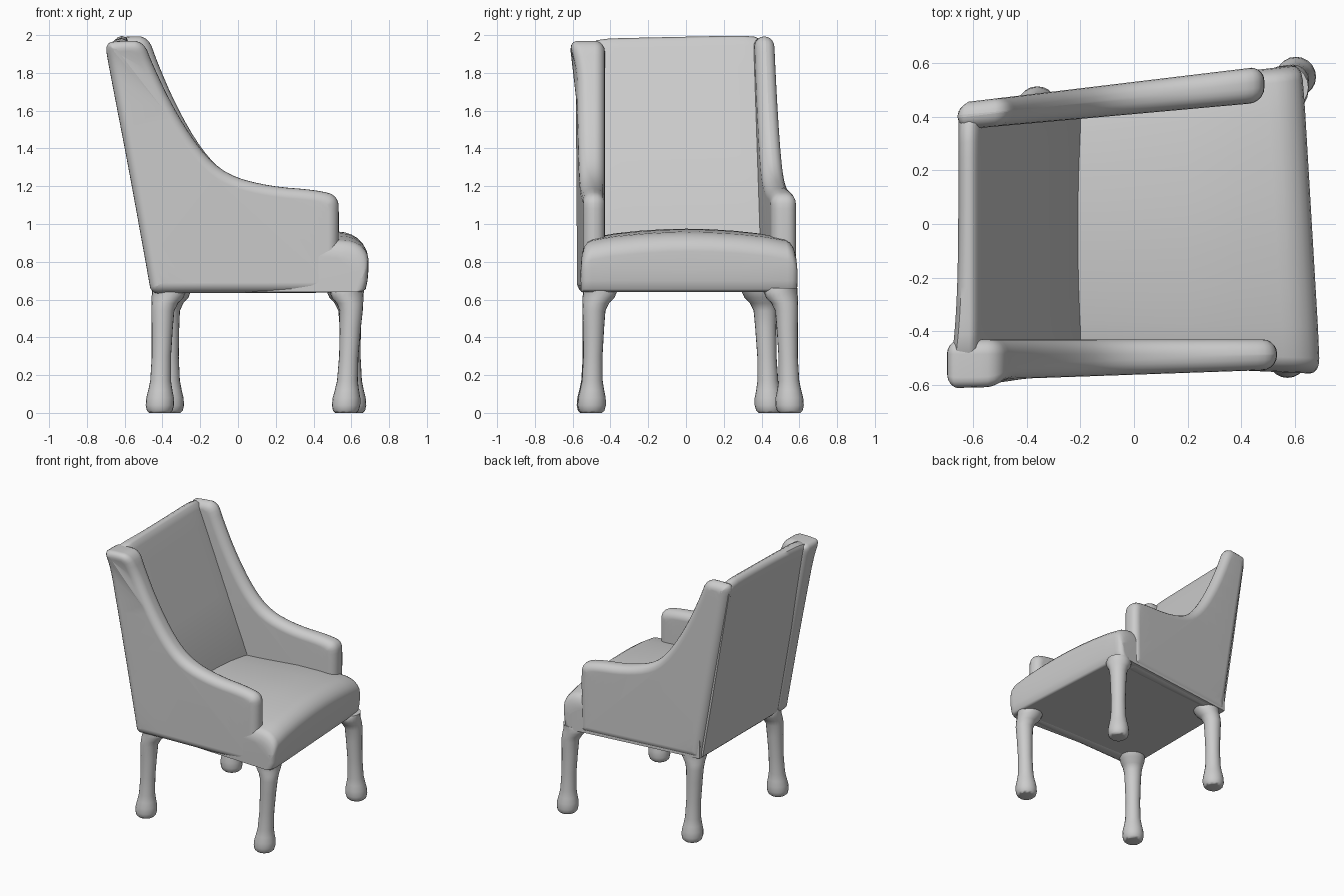
import bpy, bmesh, math

if "Cube" in bpy.data.objects:
    bpy.data.objects.remove(bpy.data.objects["Cube"])


def loft(name, rings):
    """Skin a list of closed rings and cap both ends."""
    bm = bmesh.new()
    loops = [[bm.verts.new(p) for p in ring] for ring in rings]
    for a, b in zip(loops, loops[1:]):
        n = len(a)
        for i in range(n):
            bm.faces.new((a[i], a[(i + 1) % n], b[(i + 1) % n], b[i]))
    caps = [bm.faces.new(loops[0][::-1]), bm.faces.new(loops[-1])]
    bmesh.ops.recalc_face_normals(bm, faces=bm.faces)
    bmesh.ops.triangulate(bm, faces=caps)
    mesh = bpy.data.meshes.new(name)
    bm.to_mesh(mesh)
    bm.free()
    obj = bpy.data.objects.new(name, mesh)
    bpy.context.collection.objects.link(obj)
    bpy.ops.object.select_all(action='DESELECT')
    obj.select_set(True)
    bpy.context.view_layer.objects.active = obj
    bpy.ops.object.shade_smooth_by_angle(angle=math.radians(45))
    obj.modifiers.new("flat_sides", 'WEIGHTED_NORMAL').keep_sharp = True
    return obj


def chaikin(pts, times=2):
    """Round a closed polygon by corner cutting."""
    for _ in range(times):
        out = []
        for (x0, z0), (x1, z1) in zip(pts, pts[1:] + pts[:1]):
            out += [(.75 * x0 + .25 * x1, .75 * z0 + .25 * z1),
                    (.25 * x0 + .75 * x1, .25 * z0 + .75 * z1)]
        pts = out
    return pts


def inset(pts, d):
    """Move a clockwise polygon inwards by d."""
    out = []
    n = len(pts)
    for i, (x, z) in enumerate(pts):
        (xa, za), (xb, zb) = pts[i - 1], pts[(i + 1) % n]
        length = math.hypot(xb - xa, zb - za)
        out.append((x + d * (zb - za) / length, z - d * (xb - xa) / length))
    return out


# Side panels: wing and arm in one rounded slab
side = [(-.46, .63), (-.475, .72), (-.58, 1.3), (-.685, 1.84), (-.705, 1.96),
        (-.62, 1.97), (-.50, 1.97), (-.45, 1.84), (-.34, 1.61), (-.2, 1.39),
        (-.06, 1.26), (.16, 1.20), (.42, 1.18), (.53, 1.15), (.535, 1.04),
        (.53, .74), (.53, .64), (.44, .635), (-.36, .635)]


def side_panel(name, outer, inner, fix):
    prof = chaikin([fix(x, z) for x, z in side])
    r, rings = .055, []
    steps = [math.pi / 2 * i / 5 for i in range(6)]
    s = 1 if outer(0, 0) < 0 else -1  # direction from outer face to inner face
    for face, sign, angles in ((outer, s, steps), (inner, -s, steps[::-1])):
        for a in angles:
            d = sign * r * (1 - math.cos(a))
            rings.append([(x, face(x, z) + d, z) for x, z in inset(prof, r * (1 - math.sin(a)))])
    return loft(name, rings)


# The right wing flares outwards at its top corner
side_panel("right_arm_panel",
           lambda x, z: -.562 + .035 * x - .9 * max(0, z - 1.75) ** 2,
           lambda x, z: -.43, lambda x, z: (x, z))
side_panel("left_arm_panel", lambda x, z: .53 + .12 * x, lambda x, z: .41 + .09 * x,
           lambda x, z: (x * .93 - .01, z + max(0, z - 1.2) * .03))

# Seat: crowned cushion block with a rounded nose, lofted sideways
rings = []
half = [(1, .09), (.993, .06), (.975, .032), (.945, .013), (.9, .004), (.7, 0), (.45, 0), (.2, 0)]
stations = [(-s, e) for s, e in half] + [(0, 0)] + half[::-1]
for s, e in stations:
    h = .975 - .05 * s * s - e
    xf = .657 - .06 * s * .57 - e * .45
    ring = [(-.44, .64), (.2, .64), (xf - .03, .64), (xf - .01, .655), (xf, .70), (xf + .005, .76)]
    for i in range(7):
        a = math.pi / 2 * i / 6
        ring.append((xf - .13 + .135 * math.cos(a), h - .12 + .105 * math.sin(a)))
    ring += [(.38, h - .004), (.2, h), (-.1, h - .015), (-.44, h - .02)]
    t = (s + 1) / 2
    rings.append([(x, (1 - t) * (-.528 - .045 * x) + t * (.52 + .12 * x), z) for x, z in ring])
loft("seat", rings)

# Backrest: wedge that is thick at the seat and thin at the top
wedge = [(-.45, .65), (-.555, 1.3), (-.645, 1.88), (-.655, 1.94), (-.64, 1.97), (-.615, 1.98),
         (-.59, 1.97), (-.572, 1.93), (-.53, 1.82), (-.36, 1.36), (-.2, .93), (-.2, .65)]
rings = []
for i in range(17):
    t = i / 16
    sink = .04 * (abs(2 * t - 1) ** 12)  # top edge dips into the wings
    ring = []
    for k, (x, z) in enumerate(wedge):
        u = (z - .65) / 1.3
        bulge = .03 * (1 - t) ** 5 * u if k < 5 else 0
        ring.append((x - bulge, (1 - t) * (-.52 + .02 * x) + t * (.49 + .105 * x),
                     z + .02 * t * u - sink * u))
    rings.append(ring)
loft("backrest", rings)

# Legs: slim posts with club feet, a slight lean and a bracket swelling inwards at the top
post = [(0, .055), (.012, .068), (.04, .075), (.08, .073), (.12, .064), (.17, .055),
        (.3, .051), (.45, .056), (.54, .061), (.58, .07), (.61, .084), (.64, .09), (.66, .08)]
legs = {"front_leg_right": ((.57, -.5), (.605, -.485)),
        "front_leg_left": ((.605, .55), (.59, .53)),
        "back_leg_right": ((-.415, -.505), (-.395, -.485)),
        "back_leg_left": ((-.36, .44), (-.37, .415))}
for name, (foot, top) in legs.items():
    rings = []
    for z, r in post:
        k = z / .64
        swell = max(0, r - .061) if z > .5 else 0
        cx, cy = (f + (t - f) * k - math.copysign(swell, f) for f, t in zip(foot, top))
        rings.append([(cx + r * math.cos(a * math.tau / 20), cy + r * math.sin(a * math.tau / 20), z)
                      for a in range(20)])
    loft(name, rings)
